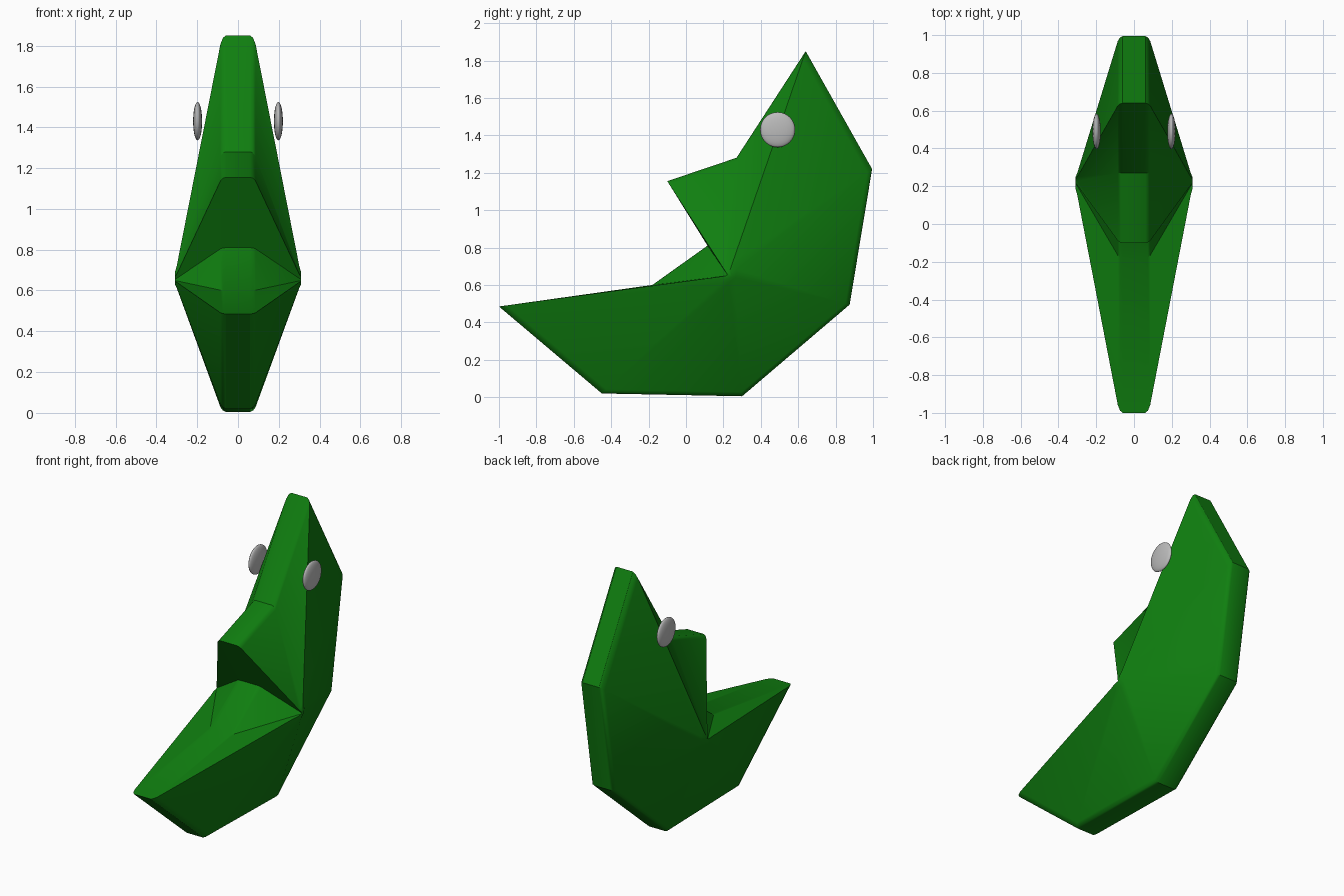
import bpy, bmesh, math
from mathutils import Vector

cube = bpy.data.objects.get("Cube")
if cube:
    bpy.data.objects.remove(cube, do_unlink=True)


def material(name, color):
    m = bpy.data.materials.new(name)
    m.use_nodes = True
    m.diffuse_color = color
    m.node_tree.nodes["Principled BSDF"].inputs["Base Color"].default_value = color
    return m


green = material("leaf green", (0.005, 0.21, 0.005, 1))
grey = material("eye grey", (0.5, 0.5, 0.5, 1))

# Side outline as (y, z): lower jaw, back, crest, upper jaw, mouth corner
OUTLINE = [(-1, .485), (-.45, .02), (.30, .005), (.875, .495), (.995, 1.22),
           (.64, 1.85), (.27, 1.28), (-.10, 1.155), (.115, .81), (-.18, .60)]
HUB = Vector((.225, .65))

# Cross-section from rim to cheek as (x, scale about the hub)
SECTION = [(.06, 1), (.074, .99), (.086, .965), (.30, .06), (.31, .03)]


def build_body():
    bm = bmesh.new()
    rings = []
    stations = [(-x, s) for x, s in reversed(SECTION)] + SECTION
    for x, s in stations:
        ring = []
        for p in OUTLINE:
            q = HUB + (Vector(p) - HUB) * s
            ring.append(bm.verts.new((x, q.x, q.y)))
        rings.append(ring)
    n = len(OUTLINE)
    for a, b in zip(rings, rings[1:]):
        for i in range(n):
            j = (i + 1) % n
            bm.faces.new((a[i], a[j], b[j], b[i]))
    bm.faces.new(rings[0])
    bm.faces.new(rings[-1])
    bmesh.ops.recalc_face_normals(bm, faces=bm.faces)
    return finish("head_body", bm, green, 30)


def finish(name, bm, mat, angle):
    mesh = bpy.data.meshes.new(name)
    bm.to_mesh(mesh)
    bm.free()
    mesh.materials.append(mat)
    obj = bpy.data.objects.new(name, mesh)
    bpy.context.collection.objects.link(obj)
    bpy.ops.object.select_all(action="DESELECT")
    obj.select_set(True)
    bpy.context.view_layer.objects.active = obj
    bpy.ops.object.shade_smooth_by_angle(angle=math.radians(angle))
    return obj


# Thin lens-shaped eye on each side
def build_eye(name, side):
    bm = bmesh.new()
    bmesh.ops.create_uvsphere(bm, u_segments=24, v_segments=16, radius=1)
    bmesh.ops.scale(bm, vec=(.022, .094, .094), verts=bm.verts)
    bmesh.ops.translate(bm, vec=(side * .198, .49, 1.43), verts=bm.verts)
    finish(name, bm, grey, 60)


build_body()
build_eye("left_eye", 1)
build_eye("right_eye", -1)
